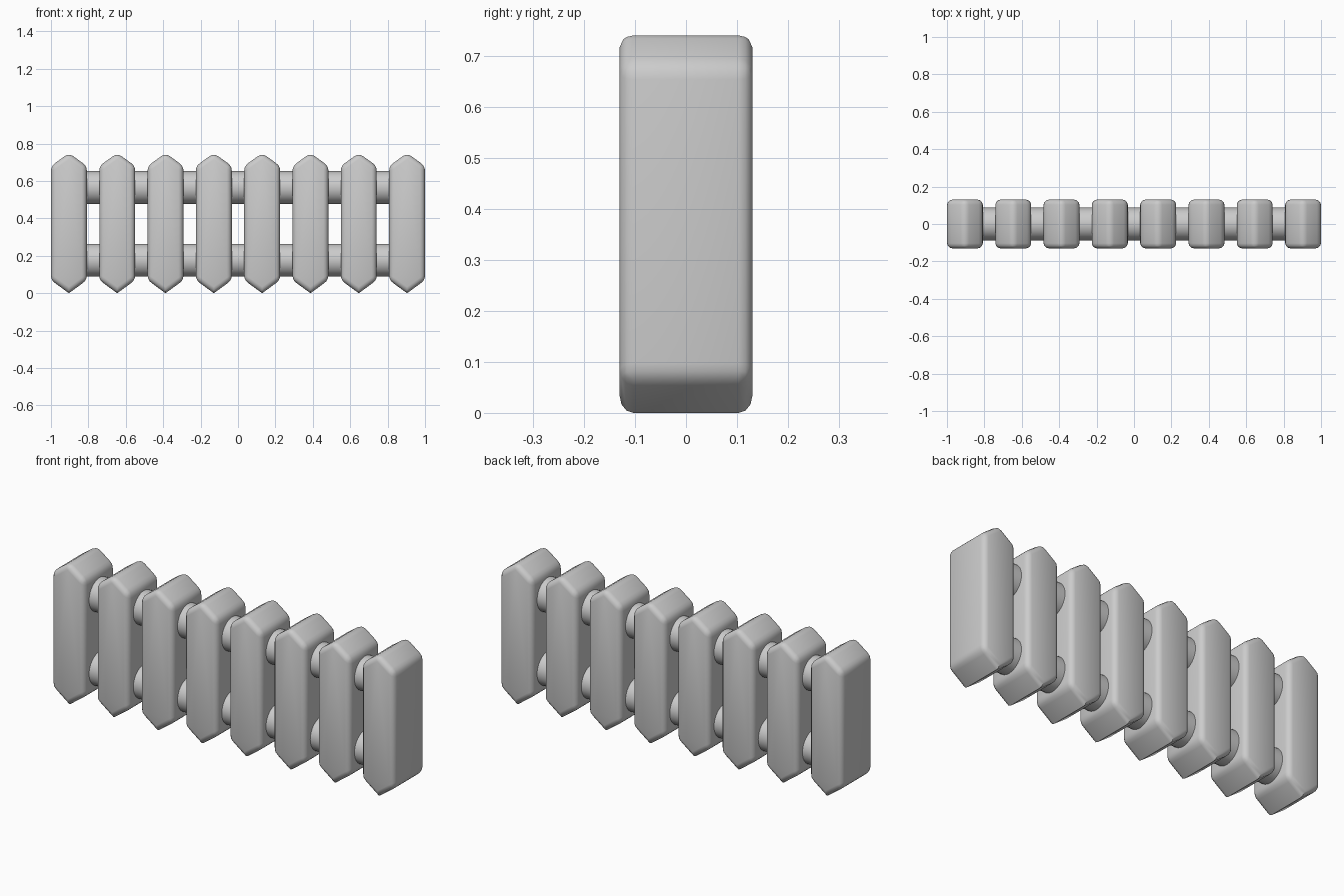
import bpy, bmesh, math

if "Cube" in bpy.data.objects:
    bpy.data.objects.remove(bpy.data.objects["Cube"])

grey = bpy.data.materials.new("light grey")
grey.diffuse_color = (0.6, 0.6, 0.6, 1)
grey.use_nodes = True
grey.node_tree.nodes["Principled BSDF"].inputs["Base Color"].default_value = grey.diffuse_color

HALF_W, HALF_D, COUNT = 0.096, 0.13, 8


def smooth(obj, angle):
    obj.data.materials.append(grey)
    bpy.ops.object.select_all(action='DESELECT')
    obj.select_set(True)
    bpy.context.view_layer.objects.active = obj
    bpy.ops.object.shade_smooth_by_angle(angle=math.radians(angle))


def picket_mesh():
    # pointed six-sided profile, extruded in depth, rounded except the lower tip
    profile = [(0, 0), (HALF_W, 0.07), (HALF_W, 0.68),
               (0, 0.749), (-HALF_W, 0.68), (-HALF_W, 0.07)]
    bm = bmesh.new()
    face = bm.faces.new([bm.verts.new((x, -HALF_D, z)) for x, z in profile])
    ext = bmesh.ops.extrude_face_region(bm, geom=[face])
    verts = [g for g in ext["geom"] if isinstance(g, bmesh.types.BMVert)]
    bmesh.ops.translate(bm, verts=verts, vec=(0, 2 * HALF_D, 0))
    bmesh.ops.recalc_face_normals(bm, faces=bm.faces)
    edges = [e for e in bm.edges if max(v.co.z for v in e.verts) > 0.01]
    bmesh.ops.bevel(bm, geom=edges, offset=0.027, segments=3, profile=0.5,
                    affect='EDGES', clamp_overlap=True)
    me = bpy.data.meshes.new("picket")
    bm.to_mesh(me)
    bm.free()
    return me


# pickets
for i in range(COUNT):
    obj = bpy.data.objects.new(f"picket_{i + 1}", picket_mesh())
    bpy.context.collection.objects.link(obj)
    obj.location.x = (1 - HALF_W) * (2 * i / (COUNT - 1) - 1)
    smooth(obj, 50)

# round rails running through the pickets
for name, z in (("lower_rail", 0.176), ("upper_rail", 0.565)):
    bpy.ops.mesh.primitive_cylinder_add(vertices=32, radius=0.088, depth=1.8,
                                        location=(0, 0, z),
                                        rotation=(0, math.pi / 2, 0))
    rail = bpy.context.object
    rail.name = name
    smooth(rail, 40)
